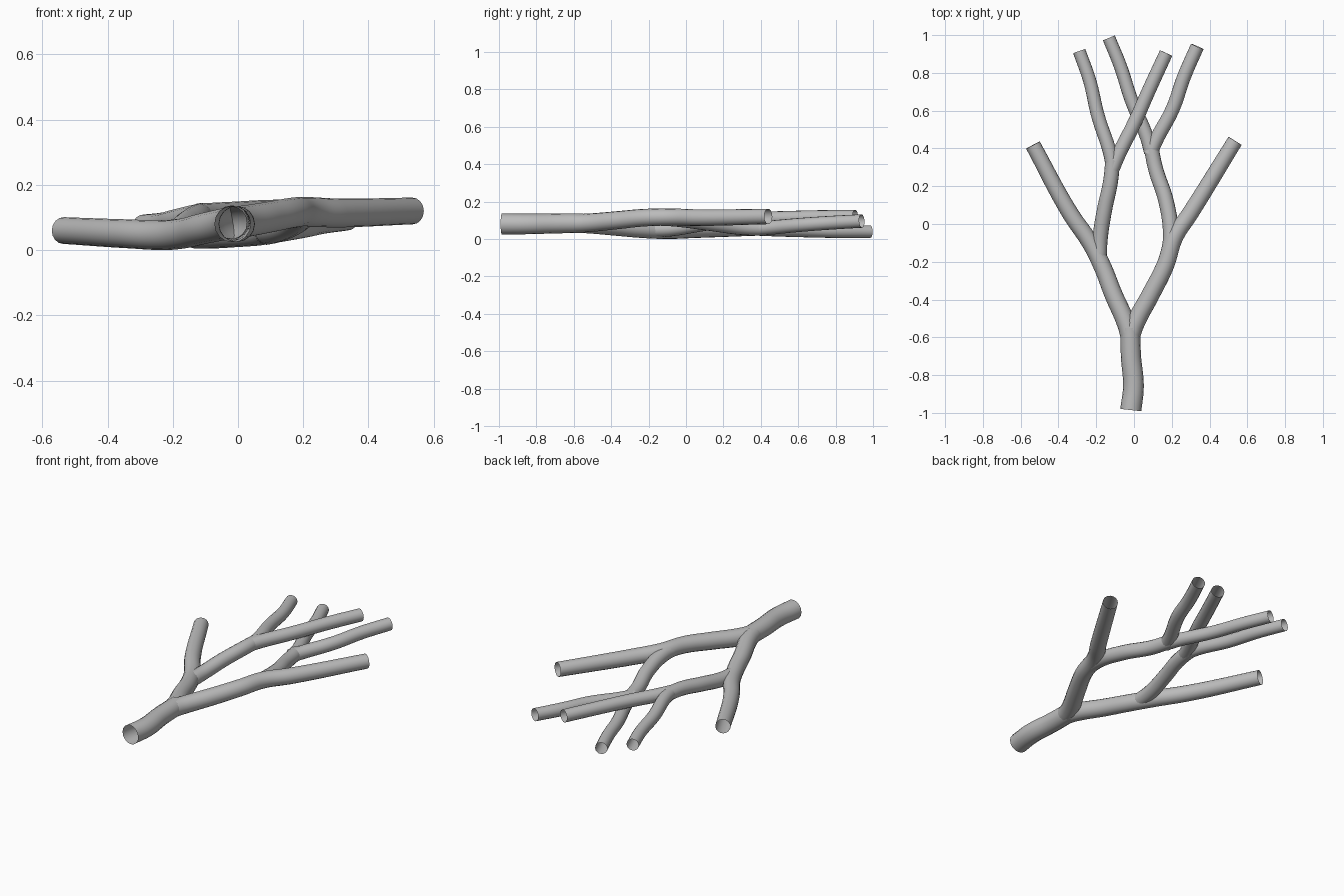
import bpy
from mathutils import Vector

cube = bpy.data.objects.get("Cube")
if cube:
    bpy.data.objects.remove(cube, do_unlink=True)

# One plain grey for the whole branch
grey = bpy.data.materials.new("plain_grey")
grey.use_nodes = True
colour = (0.5, 0.5, 0.5, 1)
grey.diffuse_color = colour
grey.node_tree.nodes["Principled BSDF"].inputs["Base Color"].default_value = colour


def limb(name, points, start_radius, end_radius):
    """Open-ended tapering tube through the points."""
    curve = bpy.data.curves.new(name, "CURVE")
    curve.dimensions = "3D"
    curve.bevel_depth = 1
    curve.bevel_resolution = 6
    curve.resolution_u = 8
    curve.use_fill_caps = False
    spline = curve.splines.new("BEZIER")
    spline.bezier_points.add(len(points) - 1)
    lengths = [0]
    for a, b in zip(points, points[1:]):
        lengths.append(lengths[-1] + (Vector(b) - Vector(a)).length)
    for p, co, run in zip(spline.bezier_points, points, lengths):
        p.co = co
        p.handle_left_type = p.handle_right_type = "AUTO"
        p.radius = start_radius + (end_radius - start_radius) * run / lengths[-1]
    curve.materials.append(grey)
    obj = bpy.data.objects.new(name, curve)
    bpy.context.collection.objects.link(obj)
    bpy.ops.object.select_all(action="DESELECT")
    obj.select_set(True)
    bpy.context.view_layer.objects.active = obj
    bpy.ops.object.convert(target="MESH")
    bpy.ops.object.shade_smooth_by_angle()


# Trunk
limb("trunk", [(-.017, -.985, .08), (-.003, -.86, .08), (-.016, -.7, .083),
               (-.02, -.55, .085)], .056, .052)

# Main limbs, each running out to an outer tip
limb("right_main_limb", [(-.02, -.6, .084), (-.04, -.53, .08), (-.11, -.37, .065),
                         (-.165, -.23, .052), (-.225, -.11, .046),
                         (-.34, .06, .05), (-.535, .418, .06)], .05, .041)
limb("left_main_limb", [(-.02, -.6, .084), (.005, -.53, .086), (.09, -.37, .1),
                        (.165, -.22, .114), (.215, -.07, .117),
                        (.3, .06, .114), (.535, .44, .12)], .05, .041)

# Inner limbs, each dividing in two
limb("right_inner_limb", [(-.185, -.17, .05), (-.18, -.08, .055), (-.155, .08, .08),
                          (-.125, .22, .1), (-.112, .34, .106)], .041, .039)
limb("left_inner_limb", [(.185, -.16, .114), (.195, -.06, .108), (.17, .12, .085),
                         (.115, .29, .062), (.088, .42, .055)], .042, .039)

# Twigs
limb("right_inner_outer_twig", [(-.112, .3, .105), (-.128, .38, .104), (-.19, .57, .09),
                                (-.235, .76, .08), (-.29, .915, .075)], .037, .034)
limb("right_inner_cross_twig", [(-.115, .29, .105), (-.085, .36, .107), (0, .53, .112),
                                (.08, .71, .117), (.17, .905, .119)], .038, .036)
limb("left_inner_cross_twig", [(.09, .38, .055), (.068, .46, .051), (-.015, .66, .044),
                               (-.07, .83, .04), (-.133, .985, .039)], .037, .034)
limb("left_inner_outer_twig", [(.085, .37, .056), (.115, .44, .06), (.205, .61, .075),
                               (.265, .78, .087), (.335, .94, .096)], .038, .036)
